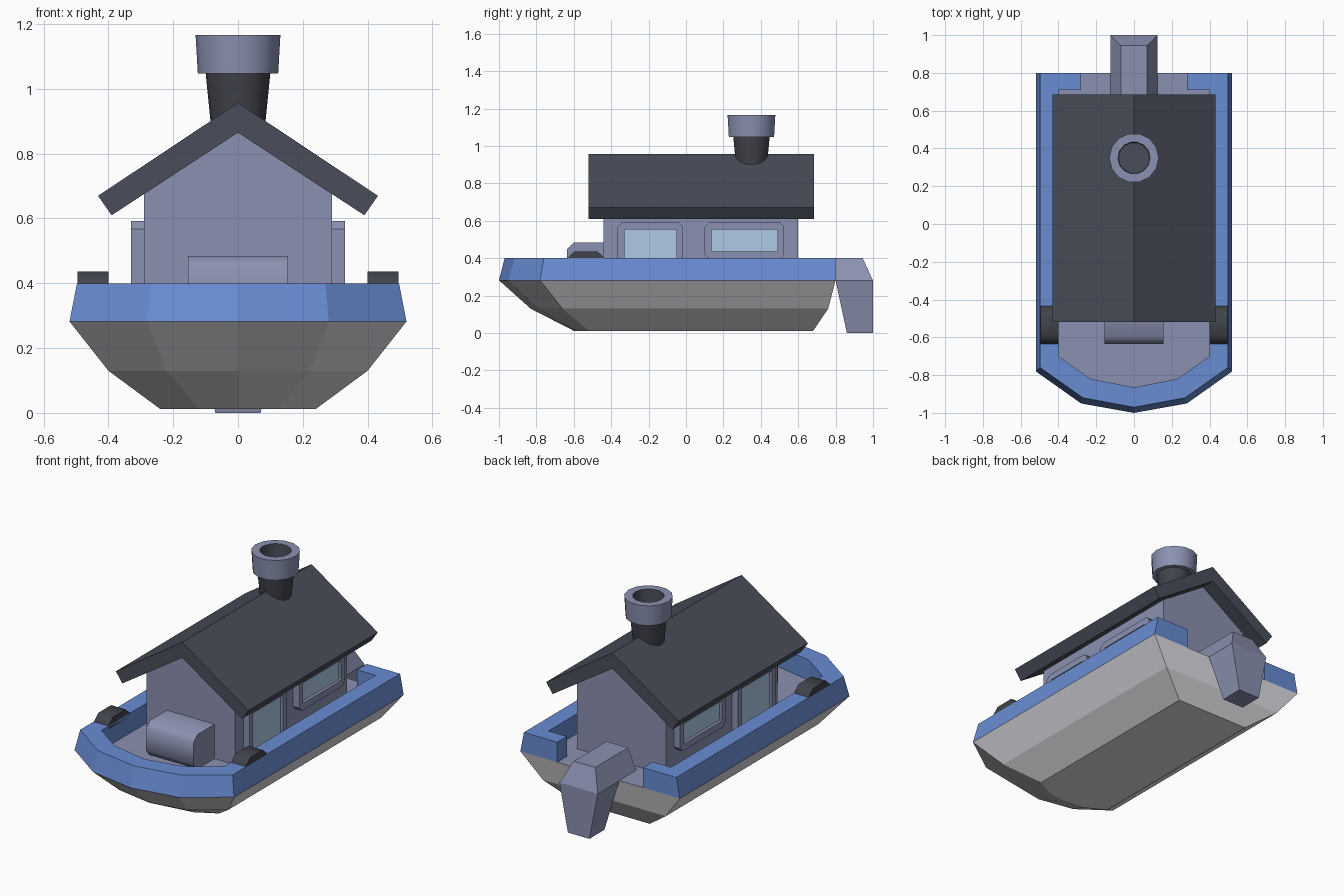
import bpy, bmesh, math

if "Cube" in bpy.data.objects:
    bpy.data.objects.remove(bpy.data.objects["Cube"])

def material(name, rgb):
    m = bpy.data.materials.new(name)
    m.diffuse_color = (*rgb, 1)
    m.use_nodes = True
    m.node_tree.nodes["Principled BSDF"].inputs["Base Color"].default_value = m.diffuse_color
    return m

BLUE = material("blue_paint", (0.14, 0.262, 0.65))
PALE = material("pale_grey", (0.26, 0.285, 0.44))
HULL = material("hull_white", (0.75, 0.74, 0.78))
DARK = material("roof_dark", (0.067, 0.076, 0.102))
BLACK = material("dark_rubber", (0.052, 0.056, 0.07))
GLASS = material("window_glass", (0.42, 0.59, 0.78))


def loft(name, rings, mats, smooth=None, rule=None):
    """Skin a stack of equal-length rings; rule(face) picks the material index."""
    bm = bmesh.new()
    vs = [[bm.verts.new(p) for p in r] for r in rings]
    n = len(rings[0])
    for a, b in zip(vs, vs[1:]):
        for i in range(n):
            j = (i + 1) % n
            bm.faces.new((a[i], a[j], b[j], b[i]))
    bm.faces.new(vs[0])
    bm.faces.new(vs[-1])
    bmesh.ops.recalc_face_normals(bm, faces=bm.faces)
    if rule:
        for f in bm.faces:
            f.material_index = rule(f)
    me = bpy.data.meshes.new(name)
    bm.to_mesh(me)
    bm.free()
    for m in mats:
        me.materials.append(m)
    if smooth:
        me.shade_smooth()
        me.set_sharp_from_angle(angle=math.radians(smooth))
    ob = bpy.data.objects.new(name, me)
    bpy.context.collection.objects.link(ob)
    return ob


def both(half):
    """Complete a half outline (last point on x = 0) to the other side."""
    return half + [(-x, y) for x, y in reversed(half) if x > 0]


def at_z(pts, z):
    return [(x, y, z) for x, y in pts]


def along_y(pts, y0, y1):
    return [[(x, y, z) for x, z in pts] for y in (y0, y1)]


def along_x(pts, x0, x1):
    return [[(x, y, z) for y, z in pts] for x in (x0, x1)]


def circle(r, z, n=14, cy=0.35):
    return [(r * math.cos(2 * math.pi * i / n), cy + r * math.sin(2 * math.pi * i / n), z)
            for i in range(n)]


# Hull with pale deck on top
DECK = 0.282
rim = [(0.52, 0.80), (0.52, -0.78), (0.28, -0.95), (0, -1.0)]
mid = [(0.40, 0.76), (0.40, -0.66), (0.22, -0.79), (0, -0.83)]
keel = [(0.24, 0.68), (0.24, -0.52), (0.12, -0.585), (0, -0.60)]
loft("hull", [at_z(both(keel), 0.012), at_z(both(mid), 0.13), at_z(both(rim), DECK)],
     [HULL, PALE], rule=lambda f: 1 if f.normal.z > 0.9 else 0)

# Blue bulwark, open at the stern
rim_top = [(0.497, 0.80), (0.497, -0.76), (0.27, -0.92), (0, -0.97)]
inner = [(0.28, 0.71), (0.40, 0.71), (0.40, -0.70), (0.23, -0.82), (0, -0.865)]


def u_shape(outer):
    out = both([(0.28, 0.80)] + outer)
    return out + both(inner)[::-1]


loft("bulwark", [at_z(u_shape(rim), DECK), at_z(u_shape(rim_top), 0.40)], [BLUE])

# Cabin with gables
loft("cabin", along_y([(-0.29, 0.28), (0.29, 0.28), (0.29, 0.68), (0, 0.87), (-0.29, 0.68)],
                      -0.44, 0.60), [PALE])

# Roof
loft("roof", along_y([(0, 0.957), (0.432, 0.67), (0.39, 0.61), (0, 0.865),
                      (-0.39, 0.61), (-0.432, 0.67)], -0.52, 0.685), [DARK])


# Doors and windows on both sides
def chamfered(y0, y1, z0, z1, c):
    return [(y0 + c, z0), (y1 - c, z0), (y1, z0 + c), (y1, z1 - c),
            (y1 - c, z1), (y0 + c, z1), (y0, z1 - c), (y0, z0 + c)]


def pane(name, side, y0, y1, z0, z1, gap):
    out = chamfered(y0, y1, z0, z1, 0.025)
    hole = chamfered(y0 + 0.035, y1 - 0.035, z0 + gap, z1 - 0.038, 0.006)
    rings = [[(side * x, y, z) for y, z in p]
             for x, p in ((0.27, out), (0.33, out), (0.33, hole), (0.312, hole))]

    def is_glass(f):
        c = f.calc_center_median()
        return 1 if len(f.verts) == 8 and abs(c.x) > 0.3 else 0

    loft(name, rings, [PALE, GLASS], rule=is_glass)


for side, word in ((1, "right"), (-1, "left")):
    pane("door_" + word, side, -0.365, -0.015, DECK, 0.592, 0.04)
    pane("window_" + word, side, 0.10, 0.525, 0.395, 0.592, 0.04)
    # Arched fender over the bulwark
    loft("fender_" + word,
         along_x([(-0.635, 0.38), (-0.635, 0.40), (-0.595, 0.437), (-0.475, 0.437),
                  (-0.435, 0.40), (-0.435, 0.38)], side * 0.40, side * 0.495),
         [BLACK], smooth=60)

# Bench in front of the cabin
loft("bench", along_x([(-0.43, 0.28), (-0.43, 0.485), (-0.60, 0.485), (-0.635, 0.45),
                       (-0.635, 0.32), (-0.60, 0.28)], -0.155, 0.155), [PALE], smooth=50)


# Rudder, widest at deck level
def box_ring(w, y0, y1, z):
    return [(-w, y0, z), (w, y0, z), (w, y1, z), (-w, y1, z)]


loft("rudder", [box_ring(0.07, 0.86, 1.0, 0), box_ring(0.125, 0.80, 1.0, 0.28)], [PALE])
loft("rudder_head", [box_ring(0.125, 0.64, 1.0, 0.28), box_ring(0.07, 0.64, 0.945, 0.40)], [PALE])

# Chimney stem and hollow cap
loft("chimney_stem", [circle(0.082, 0.87), circle(0.10, 1.05)], [BLACK], smooth=40)
loft("chimney_cap", [circle(0.124, 1.047), circle(0.131, 1.167), circle(0.085, 1.167),
                     circle(0.082, 1.08)], [PALE, DARK], smooth=40,
     rule=lambda f: 1 if all(math.hypot(v.co.x, v.co.y - 0.35) < 0.1 for v in f.verts) else 0)
